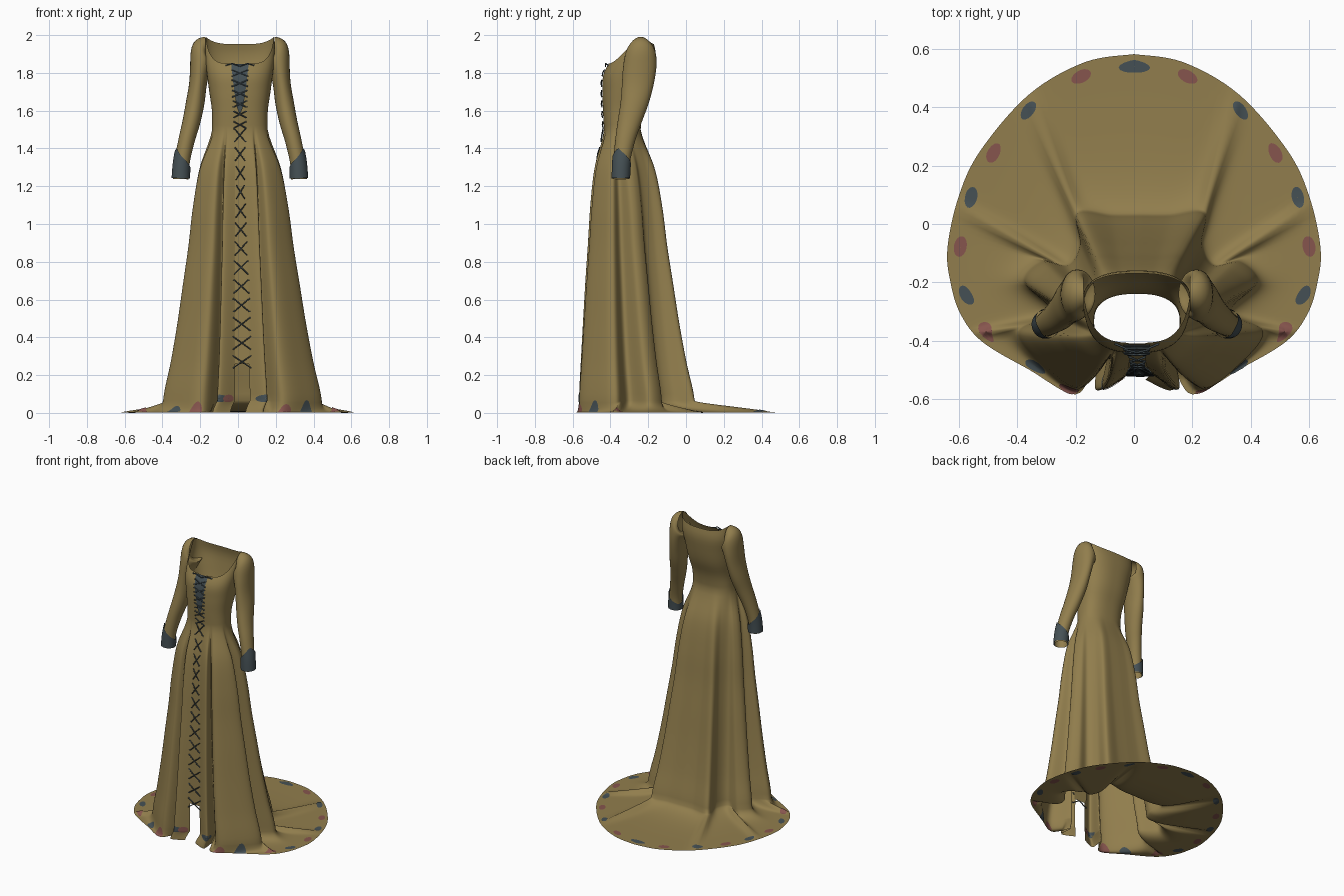
import bpy, bmesh, math
from mathutils import Vector

cube = bpy.data.objects.get("Cube")
if cube:
    bpy.data.objects.remove(cube)


def material(name, rgb):
    m = bpy.data.materials.new(name)
    m.use_nodes = True
    m.diffuse_color = (*rgb, 1)
    m.node_tree.nodes["Principled BSDF"].inputs["Base Color"].default_value = (*rgb, 1)
    return m


OLIVE = material("olive cloth", (0.285, 0.208, 0.074))
BLUE = material("slate blue", (0.06, 0.081, 0.09))
ROSE = material("dusty rose", (0.24, 0.09, 0.075))


def spline(points, u):
    """Smooth value along evenly spaced control values."""
    i = max(0, min(int(u), len(points) - 2))
    f = u - i
    p = [points[max(0, min(k, len(points) - 1))] for k in range(i - 1, i + 3)]
    return (p[1] * 2 + (p[2] - p[0]) * f + (p[0] * 2 - p[1] * 5 + p[2] * 4 - p[3]) * f ** 2
            + (p[1] * 3 - p[0] - p[2] * 3 + p[3]) * f ** 3) * 0.5


def grid(name, rows, mat, wrap=False):
    """Skin rows of points into one smooth sheet or tube."""
    bm = bmesh.new()
    verts = [[bm.verts.new(p) for p in row] for row in rows]
    n = len(rows[0])
    for a, b in zip(verts, verts[1:]):
        for j in range(n if wrap else n - 1):
            k = (j + 1) % n
            bm.faces.new((a[j], b[j], b[k], a[k])).smooth = True
    bm.normal_update()
    me = bpy.data.meshes.new(name)
    bm.to_mesh(me)
    bm.free()
    me.materials.append(mat)
    bpy.context.collection.objects.link(bpy.data.objects.new(name, me))


# Half outlines from the front slit round to the middle of the back
FOLDS = [Vector(p) for p in (
    (.04, -.515), (.13, -.565), (.12, -.45), (.21, -.565), (.34, -.48), (.42, -.37), (.31, -.30),
    (.40, -.20), (.34, -.13), (.25, -.14), (.21, -.07), (.22, .04), (.1, .03), (0, .03))]
HEM = [Vector(p) for p in (
    (.04, -.535), (.13, -.57), (.13, -.48), (.2, -.585), (.36, -.50), (.52, -.405), (.595, -.31),
    (.63, -.2), (.64, -.08), (.6, .1), (.525, .255), (.36, .445), (.17, .555), (0, .583))]
ANGLES = [-84, -70, -64, -57, -42, -25, -16, -4, 8, 24, 44, 66, 80, 90]
LAST = len(FOLDS) - 1
# Half width, front and back of the bodice, waist upwards
BODICE = [Vector(p) for p in (
    (.147, -.435, -.24), (.148, -.44, -.225), (.162, -.443, -.19),
    (.175, -.435, -.17), (.185, -.375, -.16), (.18, -.31, -.18))]
FLARE = [0, .27, .41, .5, .61, .72, .85, 1]
WAIST, FLOOR, EASE = 1.5, 0.065, 1.5


def hull(t, z):
    """Point on the gown's half shell at height z."""
    a = math.radians(spline(ANGLES, t))
    half, front, back = spline(BODICE, max(0, (z - WAIST) * 10))
    x = half * max(0, math.cos(a)) ** 0.8
    y = (front + back) / 2 + (back - front) / 2 * math.copysign(abs(math.sin(a)) ** 0.8, a)
    p = Vector((x, y))
    if z < WAIST:
        w = spline(FLARE, (WAIST - z) / (WAIST - FLOOR) * (len(FLARE) - 1))
        p = p.lerp(spline(FOLDS, t), w)
        p.y -= 0.09 * w * (1 - w) * max(0, -math.sin(a))
    return Vector((p.x, p.y, z))


def lean(z):
    return 0.01 + 0.014 * max(0, 1 - z / WAIST)


def neckline(t):
    a = math.radians(spline(ANGLES, t))
    c = max(0, math.cos(a))
    return 1.85 + .14 * c ** 5 if a < 0 else 1.952 + .038 * c ** 3


def train(t, v):
    """Cloth spreading over the ground, with creases running outwards."""
    if v < 0:
        return hull(t, FLOOR * (1 - v))
    p = hull(t, FLOOR).xy.lerp(spline(HEM, t), v ** EASE)
    crease = max(math.exp(-((t - k) / 0.3) ** 2) for k in (5.3, 8.8, 11))
    if t < 2.5:
        crease = 1
    z = .003 + (FLOOR - .003) * max(0, 1 - v) ** (3.5 - 2.8 * crease)
    return Vector((p.x, p.y, z))


def place(p, side, v=0):
    return Vector((p.x * side + lean(p.z) * (1 - max(0, v)), p.y, p.z))


# Gown: bodice, flared folded skirt and train in one sheet
STEP = 8
columns = [(i / STEP, 1) for i in range(LAST * STEP + 1)]
columns += [(t, -1) for t, _ in reversed(columns[:-1])]
rows = []
for k in range(16):
    rows.append([place(hull(t, neckline(t) + (WAIST - neckline(t)) * k / 16), s) for t, s in columns])
for k in range(41):
    z = WAIST + (FLOOR - WAIST) * k / 40
    rows.append([place(hull(t, z), s) for t, s in columns])
for k in range(1, 19):
    rows.append([place(train(t, k / 18), s, k / 18) for t, s in columns])
grid("gown", rows, OLIVE)

# Panel behind the lacing, then the blue chest insert tapering to a point
rows = []
for k in range(41):
    z = 1.84 - 1.58 * k / 40
    p = hull(0, z)
    rows.append([Vector((u * (p.x + .012) + lean(z), p.y + .004, z)) for u in (-1, 0, 1)])
grid("front_panel", rows, OLIVE)
rows = []
for k in range(13):
    z = 1.847 - 0.26 * k / 12
    wide = 0.043 * (1 - k / 12) ** 0.6 + 0.003
    rows.append([Vector((u * wide + lean(z), hull(0, z).y - .004, z)) for u in (-1, 0, 1)])
grid("chest_insert", rows, BLUE)

# Lacing: crossed cords up the front
cord = bpy.data.curves.new("lacing", "CURVE")
cord.dimensions = "3D"
cord.bevel_depth = 0.0037
cord.bevel_resolution = 1


def strand(points):
    sp = cord.splines.new("POLY")
    sp.points.add(len(points) - 1)
    for q, p in zip(sp.points, points):
        q.co = (*p, 1)


z = 0.27
while z < 1.83:
    drop = 0.034 if z < 1.5 else 0.016
    wide = 0.02 + 0.026 * abs(z - 1.2) / 0.8
    for s in (-1, 1):
        pts = []
        for u in (-1.15, -1, 0, 1, 1.15):
            h = z + drop * max(-1, min(1, u))
            pts.append((lean(h) + s * u * wide, hull(0, h).y - (.007 if u == 0 else .004), h))
        strand(pts)
    z += 0.1 if z < 1.4 else 0.055
for s in (-1, 1):
    y = hull(0, 1.83).y - .006
    strand([(lean(1.8), y, 1.835), (lean(1.8) + s * .04, y, 1.85), (lean(1.8) + s * .075, y + .015, 1.84)])
lacing = bpy.data.objects.new("lacing", cord)
cord.materials.append(BLUE)
bpy.context.collection.objects.link(lacing)

# Sleeve rings: centre x, y, z, tilt, half width, half depth
SLEEVE = [Vector(p) for p in (
    (.183, -.24, 1.925, 0, .066, .055), (.196, -.24, 1.90, 42, .076, .08),
    (.21, -.245, 1.83, 75, .055, .088), (.222, -.255, 1.74, 84, .047, .084),
    (.237, -.272, 1.64, 82, .049, .075), (.257, -.298, 1.54, 78, .047, .064),
    (.283, -.322, 1.44, 76, .043, .053), (.306, -.34, 1.33, 82, .041, .044),
    (.313, -.345, 1.238, 88, .042, .042))]
SIDES = 28


def ring(c, side, grow=0):
    tilt = math.radians(c[3])
    pts = []
    for j in range(SIDES):
        a = math.tau * j / SIDES
        r = (c[4] + grow) * math.cos(a)
        pts.append(Vector((side * (c[0] + r * math.sin(tilt)) + .01,
                           c[1] + (c[5] + grow) * math.sin(a), c[2] + r * math.cos(tilt))))
    return pts


for side, word in ((1, "left"), (-1, "right")):
    n = (len(SLEEVE) - 1) * 5
    grid(word + "_sleeve", [ring(spline(SLEEVE, k / 5), side) for k in range(n + 1)], OLIVE, wrap=True)
    # Turned-back cuff rising to a point on the outside
    rows = []
    for k in range(9):
        row = []
        for j in range(SIDES):
            off = abs((math.tau * j / SIDES + 0.55 + math.pi) % math.tau - math.pi) / math.pi
            top = 1.295 + 0.1 * (1 - off) ** 1.4
            z = 1.245 + (top - 1.245) * k / 8
            u = 7 + (1.33 - z) / 0.092 if z < 1.33 else 7 - (z - 1.33) / 0.11
            row.append(ring(spline(SLEEVE, u), side, .007)[j])
        rows.append(row)
    grid(word + "_cuff", rows, BLUE, wrap=True)


# Oval spots following the cloth round the hem, on both of its faces
def spot(t, side, mat):
    length = (train(t, 1) - train(t, 0)).length
    v = max(.05, 1 - .042 / length) ** (1 / EASE) if t > 2.5 else -.15
    e = 0.04

    def at(a, b):
        """Cloth point, folded back past the centre line."""
        a, b = t + a, min(1, v + b)
        return place(train(LAST - abs(LAST - a), b), side if a <= LAST else -side, b)

    along = (at(e, 0) - at(-e, 0)) / (2 * e)
    out = (at(0, e) - at(0, -e)) / (2 * e)
    normal = along.cross(out).normalized()
    for lift in (-.0025, .0025):
        rows = []
        for k in range(5):
            r = .02 + .98 * k / 4
            rows.append([at(.036 * r * math.cos(q) / along.length, .022 * r * math.sin(q) / out.length)
                         + normal * lift for q in (math.tau * j / 16 for j in range(16))])
        grid("hem_spot", rows, mat, wrap=True)


for i, t in enumerate((13, 11.9, 10.9, 10.1, 9.1, 8.05, 6.6, 5.3, 4, 3.2, .9)):
    for side in ((1,) if t == LAST else (1, -1)):
        spot(t, side, ROSE if i % 2 else BLUE)
spot(0.4, -1, ROSE)
